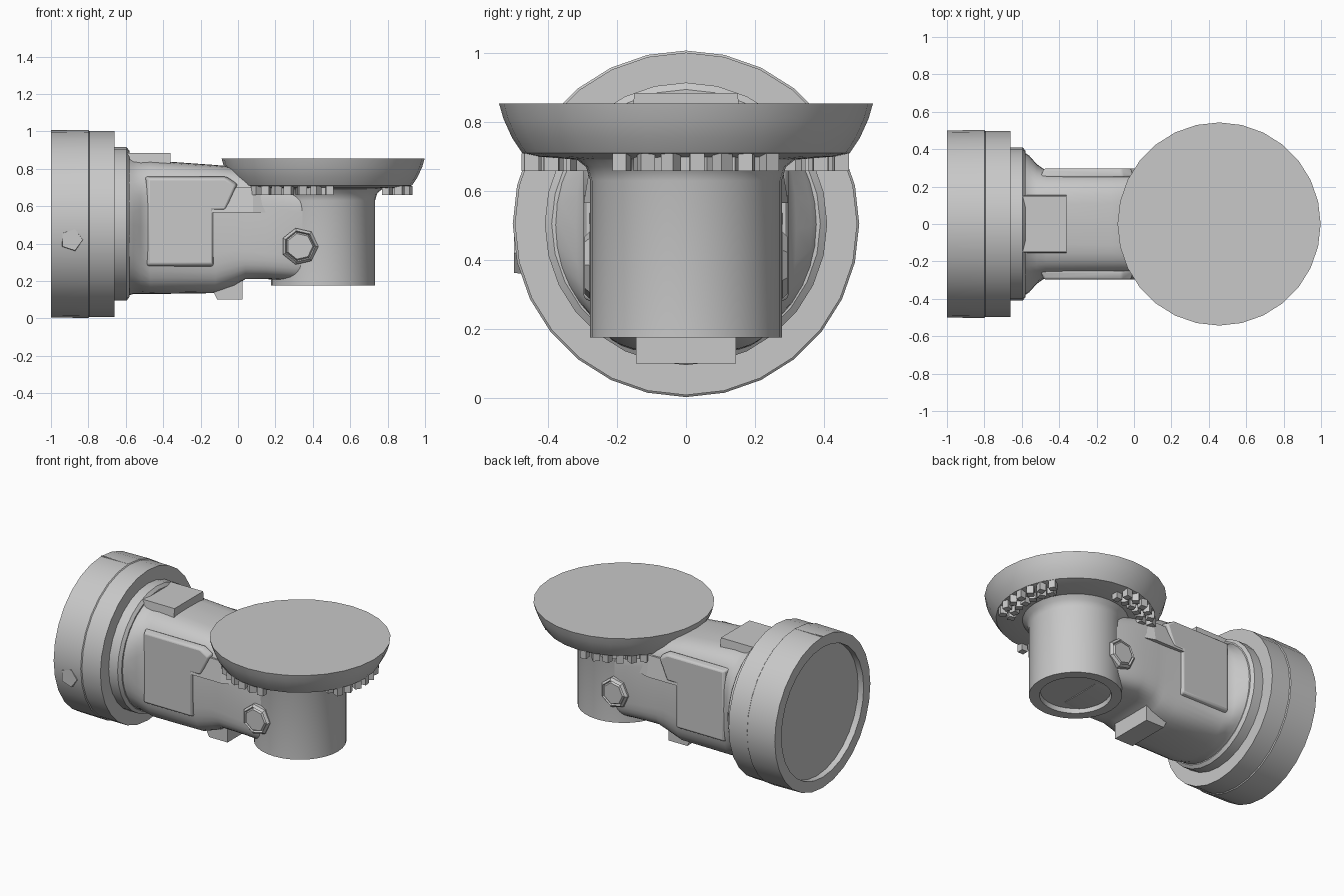
import bpy, bmesh
from math import cos, sin, pi, radians, copysign
from mathutils import Vector, Matrix

if "Cube" in bpy.data.objects:
    bpy.data.objects.remove(bpy.data.objects["Cube"])

grey = bpy.data.materials.new("plain grey")
grey.use_nodes = True
GREY = (0.58, 0.58, 0.58, 1)
grey.diffuse_color = GREY
grey.node_tree.nodes["Principled BSDF"].inputs["Base Color"].default_value = GREY


def finish(name, bm, smooth=True, bevel=0):
    bmesh.ops.recalc_face_normals(bm, faces=bm.faces)
    mesh = bpy.data.meshes.new(name)
    bm.to_mesh(mesh)
    bm.free()
    mesh.materials.append(grey)
    ob = bpy.data.objects.new(name, mesh)
    bpy.context.collection.objects.link(ob)
    if bevel:
        mod = ob.modifiers.new("Bevel", "BEVEL")
        mod.width, mod.segments = bevel, 2
    if smooth:
        bpy.ops.object.select_all(action="DESELECT")
        ob.select_set(True)
        bpy.context.view_layer.objects.active = ob
        bpy.ops.object.shade_smooth_by_angle(angle=radians(35))
    return ob


def loft(name, rings, **opts):
    """Skin a series of point rings and cap both ends."""
    bm = bmesh.new()
    loops = [[bm.verts.new(p) for p in ring] for ring in rings]
    n = len(loops[0])
    for a, b in zip(loops, loops[1:]):
        for i in range(n):
            j = (i + 1) % n
            bm.faces.new((a[i], a[j], b[j], b[i]))
    bm.faces.new(loops[0])
    bm.faces.new(loops[-1])
    return finish(name, bm, **opts)


def lathe(name, profile, origin, axis, sides, **opts):
    """Turn (radius, distance) pairs around an axis through origin."""
    turn = Vector(axis).to_track_quat("Z", "Y")
    rings = [[Vector(origin) + turn @ Vector((r * cos(2 * pi * i / sides), r * sin(2 * pi * i / sides), t))
              for i in range(sides)] for r, t in profile]
    return loft(name, rings, **opts)


def prism(name, outline, y0, y1, inset=0, **opts):
    """Extrude an (x, z) outline along y."""
    cx = sum(p[0] for p in outline) / len(outline)
    cz = sum(p[1] for p in outline) / len(outline)
    outer = [(cx + (x - cx) * (1 - inset), y1, cz + (z - cz) * (1 - inset)) for x, z in outline]
    return loft(name, [[(x, y0, z) for x, z in outline], outer], **opts)


# Rear drum with a recessed back and a stepped collar
MID = 0.505
lathe("rear_drum", [(0.43, 0.04), (0.43, 0), (0.5, 0), (0.503, 0.2), (0.497, 0.205),
                    (0.497, 0.34), (0.41, 0.34), (0.41, 0.405), (0.39, 0.42)],
      (-1, 0, MID), (1, 0, 0), 28)

# Pentagonal plug on the drum, and the seam key on its top
lathe("drum_plug", [(0.065, 0), (0.06, 0.035)], (-0.89, -0.465, 0.42), (0, -1, 0), 5, smooth=False)
prism("drum_seam", [(-1, 1.0), (-0.8, 1.0), (-0.8, 1.008), (-1, 1.008)], -0.005, 0.005, smooth=False)


# Body: round at the collar, boxy with rounded corners further forward
def section(x, half, low, high, power, n=40):
    ring = []
    for i in range(n):
        c, s = cos(2 * pi * i / n), sin(2 * pi * i / n)
        ring.append((x, half * copysign(abs(c) ** (2 / power), c),
                     (low + high) / 2 + (high - low) / 2 * copysign(abs(s) ** (2 / power), s)))
    return ring


loft("body", [section(*row) for row in (
    (-0.59, 0.385, 0.12, 0.89, 2),
    (-0.56, 0.365, 0.13, 0.865, 2.2),
    (-0.52, 0.32, 0.13, 0.85, 2.8),
    (-0.47, 0.285, 0.13, 0.845, 3.8),
    (-0.12, 0.28, 0.135, 0.82, 4),
    (-0.02, 0.275, 0.17, 0.81, 4),
    (0.04, 0.275, 0.21, 0.78, 5),
    (0.15, 0.275, 0.21, 0.74, 5),
    (0.30, 0.265, 0.20, 0.70, 5),
    (0.42, 0.24, 0.20, 0.70, 5))])

# Raised strip on the top of the body
loft("top_strip", [[(x, y, z) for y, z in ((-0.16, 0.78), (0.16, 0.78), (0.15, top), (-0.15, top))]
                   for x, top in ((-0.6, 0.885), (-0.36, 0.885))], smooth=False)

# Side features, mirrored on both sides
for side, tag in ((-1, "right"), (1, "left")):
    prism("side_pad_" + tag, [(-0.5, 0.27), (-0.13, 0.27), (-0.13, 0.58), (-0.06, 0.58),
                              (0.0, 0.72), (-0.06, 0.76), (-0.5, 0.76)],
          side * 0.25, side * 0.297, inset=0.06, bevel=0.01)
    wedge = [(0.22, 0.565), (0.297, 0.565), (0.275, 0.70), (0.22, 0.70)]
    loft("side_ledge_" + tag, [[(x, side * (y - pull), z) for y, z in wedge]
                               for x, pull in ((-0.2, 0), (0.08, 0), (0.17, 0.03))], smooth=False)
    lathe("hinge_bolt_" + tag, [(0.1, 0), (0.1, 0.045), (0.085, 0.06), (0.078, 0.045), (0.07, 0.06)],
          (0.33, side * 0.235, 0.385), (0, side, 0), 7, smooth=False)

# Foot tab beneath the body
prism("foot_tab", [(-0.14, 0.16), (-0.11, 0.10), (0.025, 0.10), (0.025, 0.23), (-0.14, 0.23)],
      -0.145, 0.145, smooth=False)

# Upright head cylinder with a recessed underside and flared top
HEAD = 0.455
lathe("head_cylinder", [(0.21, 0.205), (0.215, 0.175), (0.278, 0.175), (0.278, 0.63),
                        (0.29, 0.67), (0.34, 0.71)], (HEAD, 0, 0), (0, 0, 1), 32)

# Wide dish on top of the head
lathe("top_dish", [(0.3, 0.69), (0.43, 0.70), (0.475, 0.71), (0.505, 0.755), (0.53, 0.81), (0.543, 0.855)],
      (HEAD, 0, 0), (0, 0, 1), 28)

# Three clusters of small studs under the dish
bm = bmesh.new()
for centre in (0, 118, -118):
    for row, radius in enumerate((0.39, 0.45)):
        for k in range(-3, 4):
            a = radians(centre + k * 9.5 + row * 4)
            place = (Matrix.Translation((HEAD + radius * cos(a), radius * sin(a), 0.684))
                     @ Matrix.Rotation(a + 0.5 * k, 4, "Z") @ Matrix.Diagonal((0.042, 0.042, 0.05, 1)))
            bmesh.ops.create_cube(bm, size=1, matrix=place)
finish("dish_studs", bm, smooth=False)
